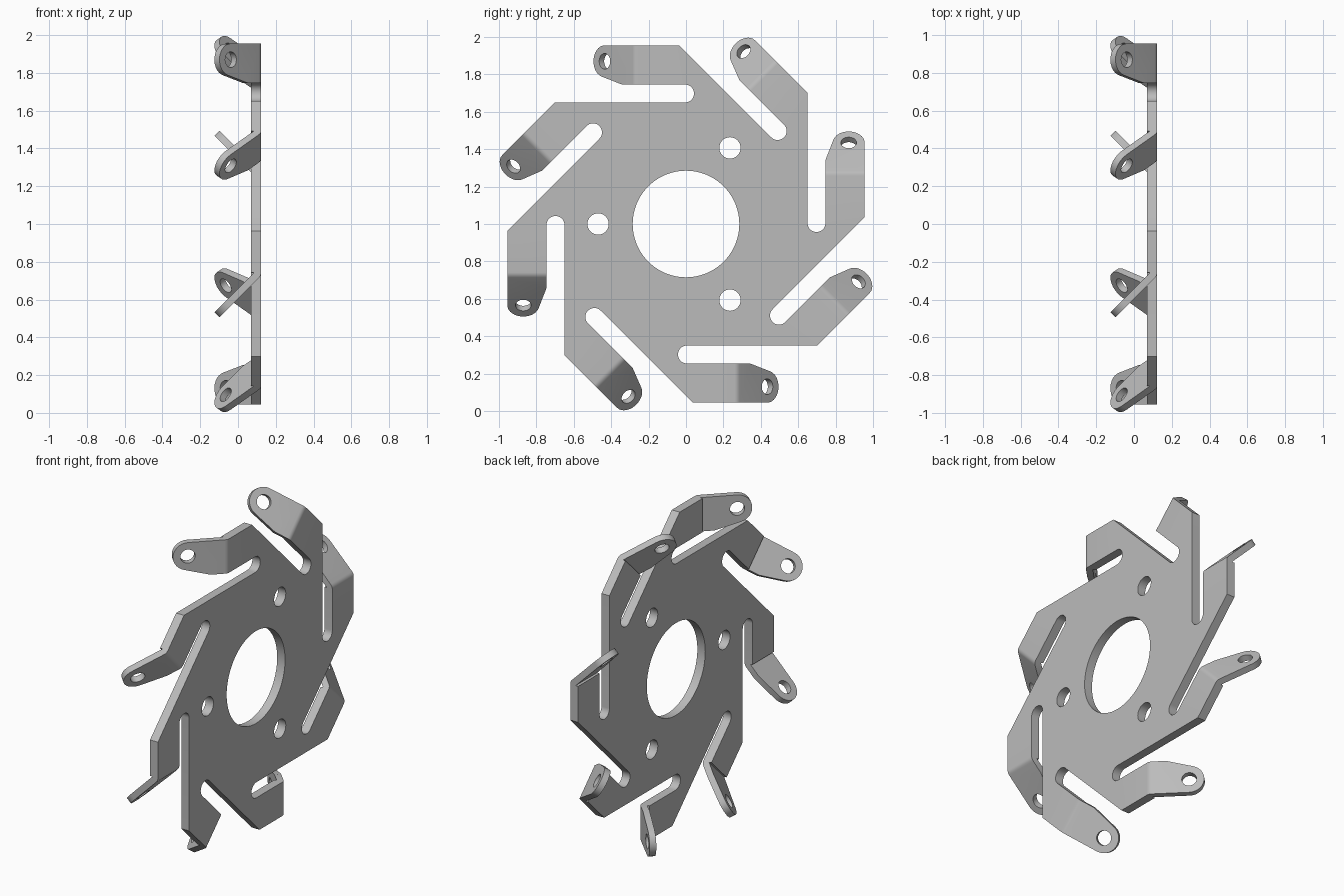
import bpy, bmesh
from math import sin, cos, pi, radians, sqrt, asin, atan2, hypot
from mathutils import Vector, Matrix

cube = bpy.data.objects.get("Cube")
if cube:
    bpy.data.objects.remove(cube)

ARMS = 8
FACE_X = 0.122                    # outer face of the plate
PLATE_T, TAB_T = 0.054, 0.038     # thickness of plate and bent tabs
OUT, IN, FLOOR = 0.955, 0.746, 0.65   # arm edges and slot floor
BEND_T, BEND_R, BEND = 0.258, 0.04, radians(45)

bm = bmesh.new()
offset = {}                       # vertex -> vector to the back face


def vert(arm, t, w, x=FACE_X, angle=0.0, thick=PLATE_T):
    """Point of an arm: t along it, w out from the centre, angle of bend."""
    rot = Matrix.Rotation(arm * 2 * pi / ARMS, 3, 'X')
    v = bm.verts.new(rot @ Vector((x, -t, w)) + Vector((0, 0, 1)))
    offset[v] = rot @ Vector((-cos(angle), sin(angle), 0)) * thick
    return v


def arc(cx, cy, r, a0, a1, n):
    return [(cx + r * cos(a0 + (a1 - a0) * i / n),
             cy + r * sin(a0 + (a1 - a0) * i / n)) for i in range(n + 1)]


def loop(verts):
    pairs = zip(verts, verts[1:] + verts[:1])
    return [bm.edges.get(p) or bm.edges.new(p) for p in pairs]


def fill(edges, normal):
    bmesh.ops.triangle_fill(bm, edges=edges, use_beauty=True, normal=normal)


def bend_row(arm, f):
    """Pair of points across the arm, part way round the bend."""
    a = BEND * f
    t = BEND_T + BEND_R * sin(a)
    x = FACE_X - BEND_R * (1 - cos(a))
    thick = PLATE_T + (TAB_T - PLATE_T) * f
    return [vert(arm, t, w, x, a, thick) for w in (OUT, IN)]


# Tab outline: straight outer edge, round end, tapered inner edge
END_R, END_U, TAPER_U = 0.085, 0.21, 0.08
END_W = OUT - END_R
du, dw = END_U - TAPER_U, END_W - IN
tangent = atan2(dw, du) - asin(END_R / hypot(du, dw)) - pi / 2
tab_outline = arc(END_U, END_W, END_R, pi / 2, tangent, 14) + [(TAPER_U, IN)]
tab_hole = arc(END_U, END_W, 0.042, 0, 2 * pi, 24)[:-1]


def tab_vert(arm, u, w):
    t = BEND_T + BEND_R * sin(BEND) + u * cos(BEND)
    x = FACE_X - BEND_R * (1 - cos(BEND)) - u * sin(BEND)
    return vert(arm, t, w, x, BEND, TAB_T)


plate = []
for arm in range(ARMS):
    rows = [bend_row(arm, i / 4) for i in range(5)]
    # Plate edge: arm corner, bend line, then round the slot
    plate.append(vert(arm, OUT - FLOOR * sqrt(2), OUT))
    plate += rows[0]
    slot_r = (IN - FLOOR) / 2
    plate += [vert(arm, -y, w) for y, w in
              arc(-0.005, FLOOR + slot_r, slot_r, pi / 2, -pi / 2, 16)]
    # Rounded bend
    for a, b in zip(rows, rows[1:]):
        bm.faces.new((a[0], a[1], b[1], b[0]))
    # Bent tab with its hole
    outline = [rows[-1][0]] + [tab_vert(arm, *p) for p in tab_outline] + [rows[-1][1]]
    hole = [tab_vert(arm, *p) for p in tab_hole]
    fill(loop(outline) + loop(hole), -offset[outline[0]].normalized())

# Plate with bore and three bolt holes
edges = loop(plate)
circles = [(0, 0, 0.285, 72)]
circles += [(0.47 * cos(a), 0.47 * sin(a), 0.057, 32)
            for a in (pi / 3, pi, -pi / 3)]
for cy, cw, r, n in circles:
    edges += loop([vert(0, -y, w) for y, w in arc(cy, cw, r, 0, 2 * pi, n)[:-1]])
fill(edges, Vector((1, 0, 0)))

# Thickness: back faces and rim walls
front = list(bm.faces)
rim = [e for e in bm.edges if len(e.link_faces) == 1]
back = {v: bm.verts.new(v.co + d) for v, d in offset.items()}
for f in front:
    bm.faces.new([back[v] for v in reversed(f.verts)])
for e in rim:
    a, b = e.verts
    bm.faces.new((a, b, back[b], back[a]))
bmesh.ops.recalc_face_normals(bm, faces=bm.faces)

mesh = bpy.data.meshes.new("slotted_plate")
bm.to_mesh(mesh)
bm.free()
obj = bpy.data.objects.new("slotted_plate", mesh)
bpy.context.collection.objects.link(obj)

grey = bpy.data.materials.new("plain grey")
grey.use_nodes = True
colour = (0.5, 0.5, 0.5, 1)
grey.diffuse_color = colour
grey.node_tree.nodes["Principled BSDF"].inputs["Base Color"].default_value = colour
mesh.materials.append(grey)

bpy.context.view_layer.objects.active = obj
obj.select_set(True)
bpy.ops.object.shade_smooth_by_angle(angle=radians(30))
